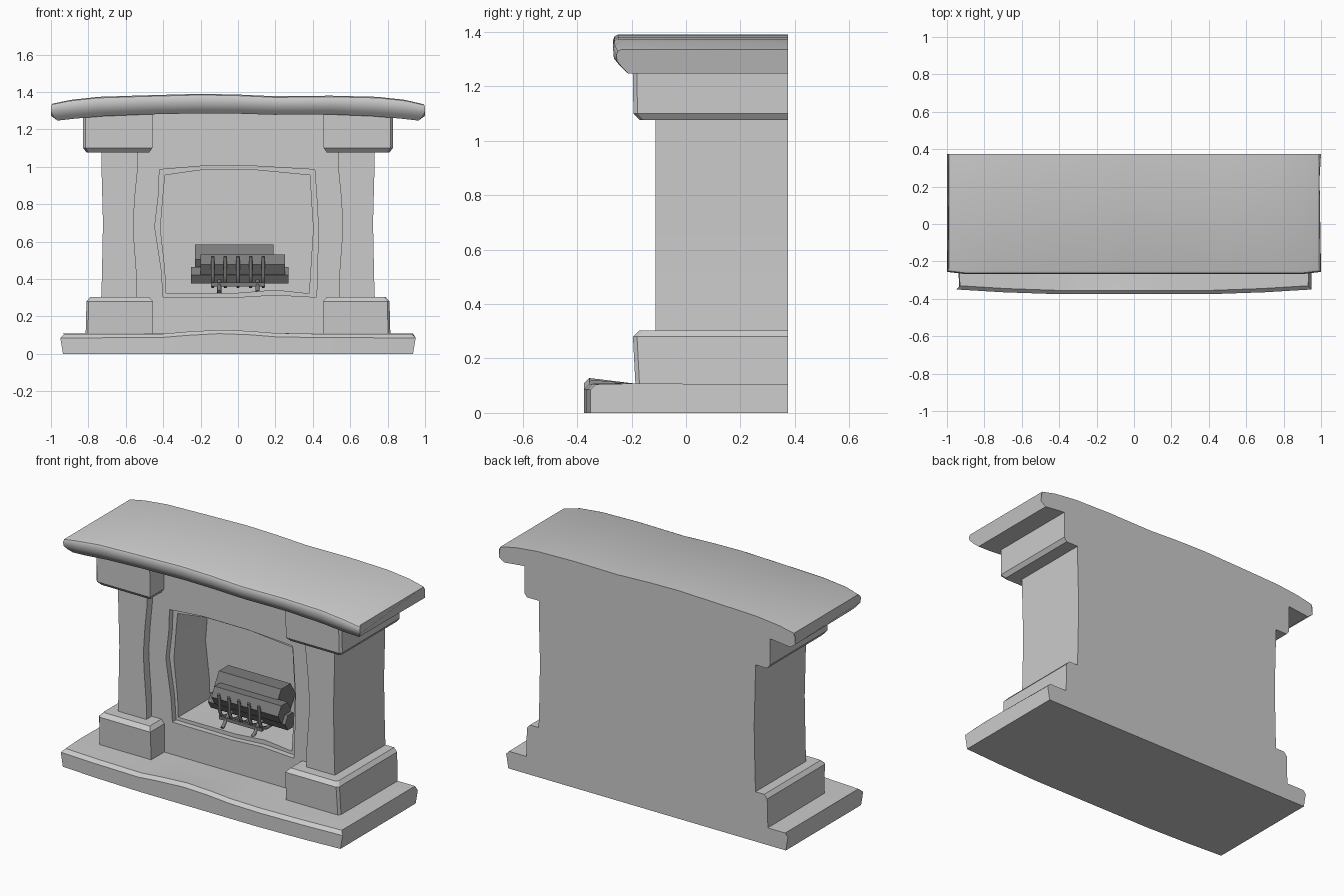
import bpy
import math
from mathutils import Vector

if "Cube" in bpy.data.objects:
    bpy.data.objects.remove(bpy.data.objects["Cube"])

BACK = 0.375


def material(name, value):
    m = bpy.data.materials.new(name)
    m.use_nodes = True
    color = (value, value, value, 1)
    m.diffuse_color = color
    m.node_tree.nodes["Principled BSDF"].inputs["Base Color"].default_value = color
    return m


STONE = material("pale stone", 0.6)
IRON = material("dark charcoal", 0.2)


def finish(obj, smooth):
    bpy.ops.object.select_all(action="DESELECT")
    obj.select_set(True)
    bpy.context.view_layer.objects.active = obj
    bpy.ops.object.mode_set(mode="EDIT")
    bpy.ops.mesh.select_all(action="SELECT")
    bpy.ops.mesh.normals_make_consistent(inside=False)
    bpy.ops.object.mode_set(mode="OBJECT")
    if smooth:
        bpy.ops.object.shade_smooth_by_angle(angle=math.radians(smooth))
    return obj


def loft(name, rings, mat=STONE, smooth=0):
    """Skin closed rings of equal length and cap both ends."""
    n = len(rings[0])
    verts = [p for ring in rings for p in ring]
    faces = [tuple(range(n)), tuple(range(len(verts) - n, len(verts)))]
    for r in range(len(rings) - 1):
        for i in range(n):
            j = (i + 1) % n
            faces.append((r * n + i, r * n + j, (r + 1) * n + j, (r + 1) * n + i))
    mesh = bpy.data.meshes.new(name)
    mesh.from_pydata(verts, [], faces)
    mesh.materials.append(mat)
    obj = bpy.data.objects.new(name, mesh)
    bpy.context.collection.objects.link(obj)
    return finish(obj, smooth)


def prism(name, outline, y0, y1, smooth=0):
    return loft(name, [[(x, y, z) for x, z in outline] for y in (y0, y1)], STONE, smooth)


def lerp(keys, x):
    for (xa, a), (xb, b) in zip(keys, keys[1:]):
        if x <= xb:
            return a + (b - a) * (x - xa) / (xb - xa)
    return keys[-1][1]


# Hearth slab with a worn swell in the middle
swell = [(-0.95, 0.105), (-0.41, 0.107), (-0.28, 0.118), (-0.1, 0.128), (0.06, 0.122),
         (0.2, 0.111), (0.41, 0.107), (0.95, 0.105)]
bow = [(-0.95, -0.35), (-0.7, -0.365), (-0.41, -0.375), (0.41, -0.375), (0.7, -0.365), (0.95, -0.35)]
rings = []
for x in sorted({k[0] for k in swell + bow}):
    top, front = lerp(swell, x), lerp(bow, x)
    section = [(0.985, BACK, 0), (0.985, front, 0), (1, front, top - 0.02),
               (0.98, front + 0.02, top), (0.985, -0.19, 0.108),
               (0.98, BACK, 0.105), (1, BACK, 0.085)]
    rings.append([(x * s, y, z) for s, y, z in section])
loft("hearth_slab", rings, smooth=25)

# Mantel shelf with a wavy top and chamfered underside
top_wave = [(-1, 1.338), (-0.9, 1.358), (-0.75, 1.374), (-0.5, 1.382), (-0.2, 1.39), (0, 1.386),
            (0.2, 1.377), (0.5, 1.38), (0.75, 1.374), (0.9, 1.358), (1, 1.335)]
low_wave = [(-1, 1.247), (-0.8, 1.268), (-0.4, 1.284), (-0.1, 1.287), (0.2, 1.278),
            (0.5, 1.28), (0.8, 1.268), (1, 1.247)]
rings = []
for x, top in top_wave:
    low = lerp(low_wave, x)
    pull = 0.012 if abs(x) == 1 else 0
    section = [(0.965, BACK, low), (0.965, -0.225 + pull, low), (0.985, -0.245 + pull, low + 0.02),
               (1, -0.265 + pull, low + 0.045), (1, -0.268 + pull, top - 0.02),
               (0.997, -0.262 + pull, top - 0.006), (0.99, -0.25 + pull, top),
               (0.99, BACK, top), (1, BACK, top - 0.02), (1, BACK, low + 0.025)]
    rings.append([(x * s, y, z) for s, y, z in section])
loft("mantel_shelf", rings, smooth=35)

# Central wall with a stepped firebox opening
wall = prism("central_wall", [(-0.58, 0.05), (0.58, 0.05), (0.58, 1.33), (-0.58, 1.33)], -0.06, BACK)
step_outline = [(-0.42, 0.985), (-0.2, 1.003), (0.1, 1.003), (0.41, 0.985), (0.42, 0.85),
                (0.43, 0.67), (0.42, 0.303), (0.2, 0.315), (0, 0.303), (-0.4, 0.305),
                (-0.41, 0.45), (-0.445, 0.68), (-0.425, 0.85)]
box_outline = [(-0.39, 0.955), (-0.2, 0.982), (0.1, 0.982), (0.385, 0.955), (0.39, 0.85),
               (0.402, 0.67), (0.38, 0.323), (0.2, 0.342), (0, 0.326), (-0.385, 0.325),
               (-0.39, 0.45), (-0.415, 0.67), (-0.4, 0.85)]
for name, outline, depth in (("step_cutter", step_outline, -0.025), ("firebox_cutter", box_outline, 0.28)):
    cutter = prism(name, outline, -0.3, depth)
    mod = wall.modifiers.new(name, "BOOLEAN")
    mod.operation = "DIFFERENCE"
    mod.solver = "EXACT"
    mod.object = cutter
    bpy.context.view_layer.objects.active = wall
    bpy.ops.object.modifier_apply(modifier=name)
    bpy.data.objects.remove(cutter)
finish(wall, 20)

# Pilasters, plinths and capitals on both sides
shaft = [(0.54, 0.2), (0.54, 0.4), (0.555, 0.6), (0.56, 0.7), (0.55, 0.85), (0.535, 1.0),
         (0.535, 1.15), (0.73, 1.15), (0.73, 1.0), (0.722, 0.7), (0.728, 0.4), (0.735, 0.2)]


def block(name, side, levels):
    """Stack of rectangles (inner x, outer x, front y, z)."""
    loft(name, [[(side * a, BACK, z), (side * a, y, z), (side * (b - 0.012), y, z),
                 (side * b, y + 0.015, z), (side * b, BACK, z)] for a, b, y, z in levels])


for side, label in ((1, "left"), (-1, "right")):
    prism(label + "_pilaster", [(side * x, z) for x, z in shaft], -0.112, BACK, 20)
    block(label + "_plinth", side, [(0.455, 0.815, -0.185, 0.09), (0.455, 0.81, -0.195, 0.28),
                                    (0.475, 0.79, -0.172, 0.303)])
    block(label + "_capital", side, [(0.475, 0.81, -0.17, 1.076), (0.458, 0.828, -0.193, 1.1),
                                     (0.458, 0.828, -0.197, 1.32)])


# Hexagonal logs
def log(name, x0, x1, y, z, radius):
    loft(name, [[(x, y + radius * math.cos(i * math.pi / 3), z + radius * math.sin(i * math.pi / 3))
                 for i in range(6)] for x in (x0, x1)], IRON)


log("top_log", -0.23, 0.19, 0.19, 0.505, 0.092)
log("front_log", -0.2, 0.25, 0.09, 0.478, 0.062)
log("lower_log", -0.25, 0.27, 0.12, 0.42, 0.052)


# Grate bars and legs swept along bent paths
def bar(name, x, path, radius):
    rings = []
    points = [Vector((x, y, z)) for y, z in path]
    for i, p in enumerate(points):
        along = (points[min(i + 1, len(points) - 1)] - points[max(i - 1, 0)]).normalized()
        across = Vector((1, 0, 0))
        up = across.cross(along)
        rings.append([p + radius * (across * math.cos(a) + up * math.sin(a))
                      for a in [k * math.pi / 3 for k in range(6)]])
    loft(name, rings, IRON, 70)


for i in range(5):
    bar(f"grate_bar_{i + 1}", -0.135 + 0.0675 * i,
        [(0.25, 0.365), (0.08, 0.36), (0.035, 0.375), (0.015, 0.42), (0.015, 0.48), (0.005, 0.52)], 0.01)
for i, x in enumerate((-0.1, 0.105)):
    bar(f"grate_leg_{i + 1}", x,
        [(-0.01, 0.33), (0.01, 0.345), (0.05, 0.39), (0.14, 0.395), (0.22, 0.37), (0.25, 0.325)], 0.011)
loft("grate_rail", [[(x, 0.03 + dy, 0.37 + dz) for dy, dz in ((-0.008, -0.01), (0.008, -0.01),
     (0.008, 0.01), (-0.008, 0.01))] for x in (-0.145, 0.145)], IRON)
